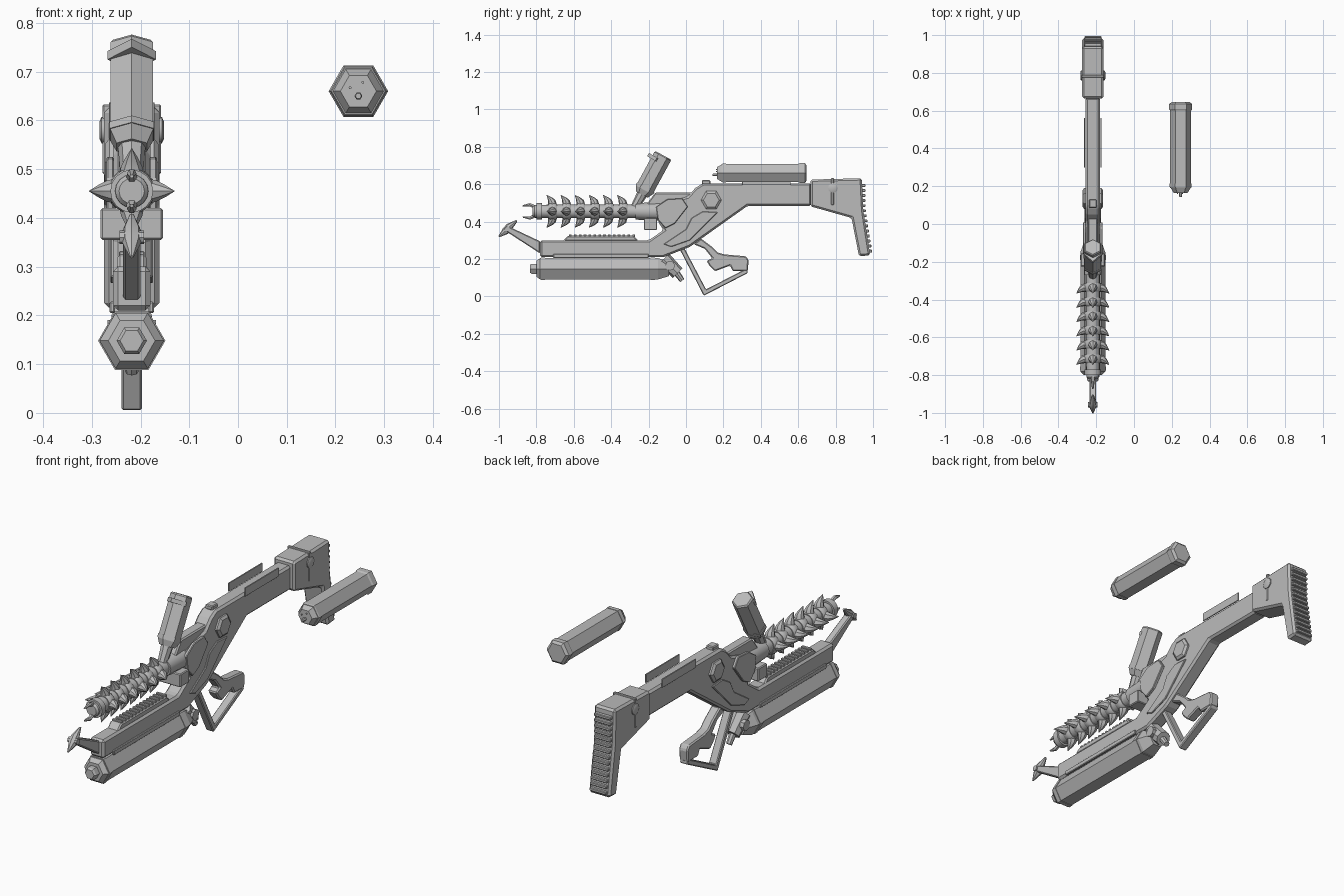
import bpy, bmesh, math
from mathutils import Vector, Matrix

if "Cube" in bpy.data.objects:
    bpy.data.objects.remove(bpy.data.objects["Cube"])

GREY = (0.5, 0.5, 0.5, 1)
metal = bpy.data.materials.new("plain grey")
metal.use_nodes = True
metal.diffuse_color = GREY
metal.node_tree.nodes["Principled BSDF"].inputs["Base Color"].default_value = GREY
CX = -0.218          # centre plane of the main body


def finish(name, bm, bevel=0.0, smooth=False):
    bmesh.ops.recalc_face_normals(bm, faces=bm.faces)
    mesh = bpy.data.meshes.new(name)
    bm.to_mesh(mesh)
    bm.free()
    mesh.materials.append(metal)
    ob = bpy.data.objects.new(name, mesh)
    bpy.context.collection.objects.link(ob)
    if bevel:
        mod = ob.modifiers.new("Bevel", "BEVEL")
        mod.width, mod.segments, mod.limit_method = bevel, 1, "ANGLE"
    if smooth:
        bpy.ops.object.select_all(action="DESELECT")
        ob.select_set(True)
        bpy.context.view_layer.objects.active = ob
        bpy.ops.object.shade_smooth_by_angle(angle=math.radians(35))
    return ob


def prism(name, outline, half, bevel=0.006, x=CX):
    """Side outline of (y, z) points, extruded across x."""
    bm = bmesh.new()
    face = bm.faces.new([bm.verts.new((x - half, y, z)) for y, z in outline])
    side = bmesh.ops.extrude_face_region(bm, geom=[face])["geom"]
    bmesh.ops.translate(bm, vec=(2 * half, 0, 0),
                        verts=[v for v in side if isinstance(v, bmesh.types.BMVert)])
    return finish(name, bm, bevel)


def loft(name, points, radii, sides=6, phase=0.0, smooth=False):
    """Rings of given radii through the points, closed at both ends."""
    pts = [Vector(p) for p in points]
    t = (pts[-1] - pts[0]).normalized()
    ref = Vector((1, 0, 0)) if abs(t.x) < 0.7 else Vector((0, 1, 0))
    u = (ref - t * ref.dot(t)).normalized()
    v = t.cross(u)
    bm = bmesh.new()
    rings = []
    for p, r in zip(pts, radii):
        angles = [phase + 2 * math.pi * i / sides for i in range(sides)]
        rings.append([bm.verts.new(p + r * (u * math.cos(a) + v * math.sin(a))) for a in angles])
    for a, b in zip(rings, rings[1:]):
        for i in range(sides):
            j = (i + 1) % sides
            bm.faces.new((a[i], a[j], b[j], b[i]))
    bm.faces.new(rings[0])
    bm.faces.new(rings[-1])
    return finish(name, bm, 0, smooth)


def along(name, x, z, stations, sides=6, smooth=False):
    """Turned part along y from (y, radius) stations."""
    return loft(name, [(x, y, z) for y, r in stations], [r for y, r in stations],
                sides, 0, smooth)


def between(name, a, b, ra, rb, sides=6, x=CX, smooth=False):
    return loft(name, [(x, *a), (x, *b)], [ra, rb], sides, 0, smooth)


def box(name, y0, y1, z0, z1, half, bevel=0.004, x=CX):
    return prism(name, [(y0, z0), (y1, z0), (y1, z1), (y0, z1)], half, bevel, x)


# Main body: forestock, sloping receiver and straight stock
prism("main_body", [(-.78, .21), (-.78, .30), (-.20, .30), (-.12, .355), (-.15, .40),
                    (-.14, .49), (.01, .535), (.05, .58), (.09, .605), (.67, .605),
                    (.67, .485), (.33, .485), (.02, .265), (-.12, .21)], .038, .01)
prism("receiver_top", [(-.22, .48), (-.165, .555), (.04, .555), (.06, .50), (-.1, .44)], .026)
box("receiver_block", -.225, -.155, .355, .42, .064)
box("top_button", .085, .13, .6, .622, .02)

# Forestock rail with grip ribs
prism("forestock_rail", [(-.66, .295), (-.63, .325), (-.28, .325), (-.25, .295)], .03)
for i in range(14):
    y = -.625 + i * .026
    box("rail_rib", y, y + .014, .318, .332, .026, .002)

# Raised panels, hexagonal bosses and edging on both sides
for s in (-1, 1):
    prism("receiver_panel", [(-.16, .48), (-.10, .52), (-.02, .525), (.01, .48), (-.06, .39),
                             (-.11, .365), (-.15, .41)], .008, .003, CX + s * .044)
    prism("diagonal_panel", [(-.12, .28), (.0, .36), (.03, .42), (.09, .455), (.17, .45),
                             (.02, .30), (-.08, .265)], .005, .003, CX + s * .039)
    loft("hex_boss", [(CX + s * .03, .135, .515), (CX + s * .046, .135, .515),
                      (CX + s * .055, .135, .515)], [.055, .055, .042])
    box("forestock_strip", -.71, -.2, .205, .228, .006, .003, CX + s * .04)
    box("upper_plate", .30, .56, .595, .637, .003, .001, CX + s * .044)
    loft("stock_button", [(CX + s * .05, .786, .58), (CX + s * .062, .786, .58),
                          (CX + s * .066, .786, .58)], [.027, .027, .018], 12, 0, True)

# Shoulder stock with ribbed pad
prism("shoulder_stock", [(.665, .625), (.94, .632), (.948, .46), (.985, .22), (.925, .215),
                         (.885, .42), (.665, .482)], .057, .01)
box("stock_collar", .775, .79, .49, .633, .06, .003)
for i in range(14):
    z = .235 + i * .027
    y = .985 - (z - .22) * .155 if z < .46 else .947
    box("pad_rib", y - .02, y + .012, z, z + .015, .045, .003)

# Hexagonal tube below the forestock
along("lower_tube", CX, .148, [(-.80, .048), (-.78, .066), (-.15, .066), (-.09, .045)])
along("tube_nose", CX, .148, [(-.834, .024), (-.825, .031), (-.79, .031)])
along("tube_front_band", CX, .148, [(-.775, .069), (-.755, .069)])
along("tube_rear_band", CX, .148, [(-.19, .069), (-.165, .069)])
between("valve_body", (-.12, .20), (-.045, .125), .042, .036, 8)
between("valve_stem", (-.06, .14), (-.02, .085), .018, .014, 8)
loft("valve_knob", [(CX - .05, -.085, .165), (CX + .05, -.085, .165)], [.026, .026], 8)

# Thorned barrel
along("barrel", CX, .455, [(-.82, .026), (-.81, .034), (-.72, .036), (-.2, .036)], 16, True)
along("barrel_muzzle", CX, .455, [(-.80, .044), (-.77, .044)], 16, True)
along("barrel_socket", CX, .455, [(-.27, .044), (-.14, .05)], 12, True)
for ring in range(6):
    y = -.715 + ring * .0755
    along("barrel_collar", CX, .455, [(y - .02, .04), (y - .01, .047), (y + .015, .047),
                                      (y + .025, .04)], 16, True)
    for k in range(4):
        d = Vector((math.cos(k * math.pi / 2), 0, math.sin(k * math.pi / 2)))
        base = Vector((CX, y, .455))
        fwd = Vector((0, -1, 0))
        loft("thorn", [base + d * .03, base + d * .05 + fwd * .002,
                       base + d * .068 + fwd * .012, base + d * .087 + fwd * .03],
             [.026, .022, .013, .001], 8, 0, True)
for s in (-1, 1):
    loft("muzzle_prong", [(CX, -.80, .455 + s * .02), (CX, -.835, .455 + s * .036),
                          (CX, -.873, .455 + s * .03)], [.011, .010, .004], 6)

# Tilted sight canister on its neck
a, b = Vector((CX, -.23, .557)), Vector((CX, -.122, .755))
loft("sight_canister", [a.lerp(b, t) for t in (-.06, .06, .97, 1.0)],
     [.036, .05, .05, .044], 6, math.pi / 6)
loft("sight_collar", [a.lerp(b, t) for t in (.07, .14)], [.053, .053], 6, math.pi / 6)
between("sight_neck", (-.275, .475), (-.225, .565), .022, .03, 8)
between("sight_pin", (-.165, .725), (-.155, .742), .05, .05, 4)

# Front arm with cross tip
prism("front_arm", [(-.78, .23), (-.78, .295), (-.95, .375), (-.965, .35)], .018, .005)
loft("arm_tip", [(CX, -1.0, .32), (CX, -.965, .35), (CX, -.945, .372), (CX, -.905, .405)],
     [.004, .02, .02, .005], 8, 0, True)
loft("arm_pivot", [(CX - .025, -.957, .36), (CX + .025, -.957, .36)], [.014, .014], 8)

# Trigger guard and angled grip
prism("trigger_guard", [(-.035, .255), (.095, .004), (.33, .125), (.325, .20), (.30, .20),
                        (.305, .14), (.107, .038), (-.012, .265)], .021, .004)
prism("grip", [(.08, .31), (.14, .265), (.17, .235), (.205, .225), (.32, .215), (.335, .195),
               (.33, .135), (.25, .135), (.235, .165), (.155, .135), (.125, .165),
               (.11, .19), (.14, .205), (.10, .255), (.04, .28)], .024, .006)

# Separate hexagonal canister
LX, LZ = .247, .66
along("spare_canister", LX, LZ, [(.165, .037), (.19, .052), (.21, .056), (.61, .056)])
along("spare_cap", LX, LZ, [(.60, .056), (.608, .061), (.635, .061), (.645, .048)])
along("spare_band", LX, LZ, [(.19, .055), (.197, .058), (.215, .058)])
along("spare_nozzle", LX, LZ - .01, [(.142, .006), (.148, .008), (.17, .008)])
for dx, dz in ((-.017, .007), (.009, .018)):
    along("spare_stud", LX + dx, LZ + dz, [(.16, .003), (.17, .003)])
